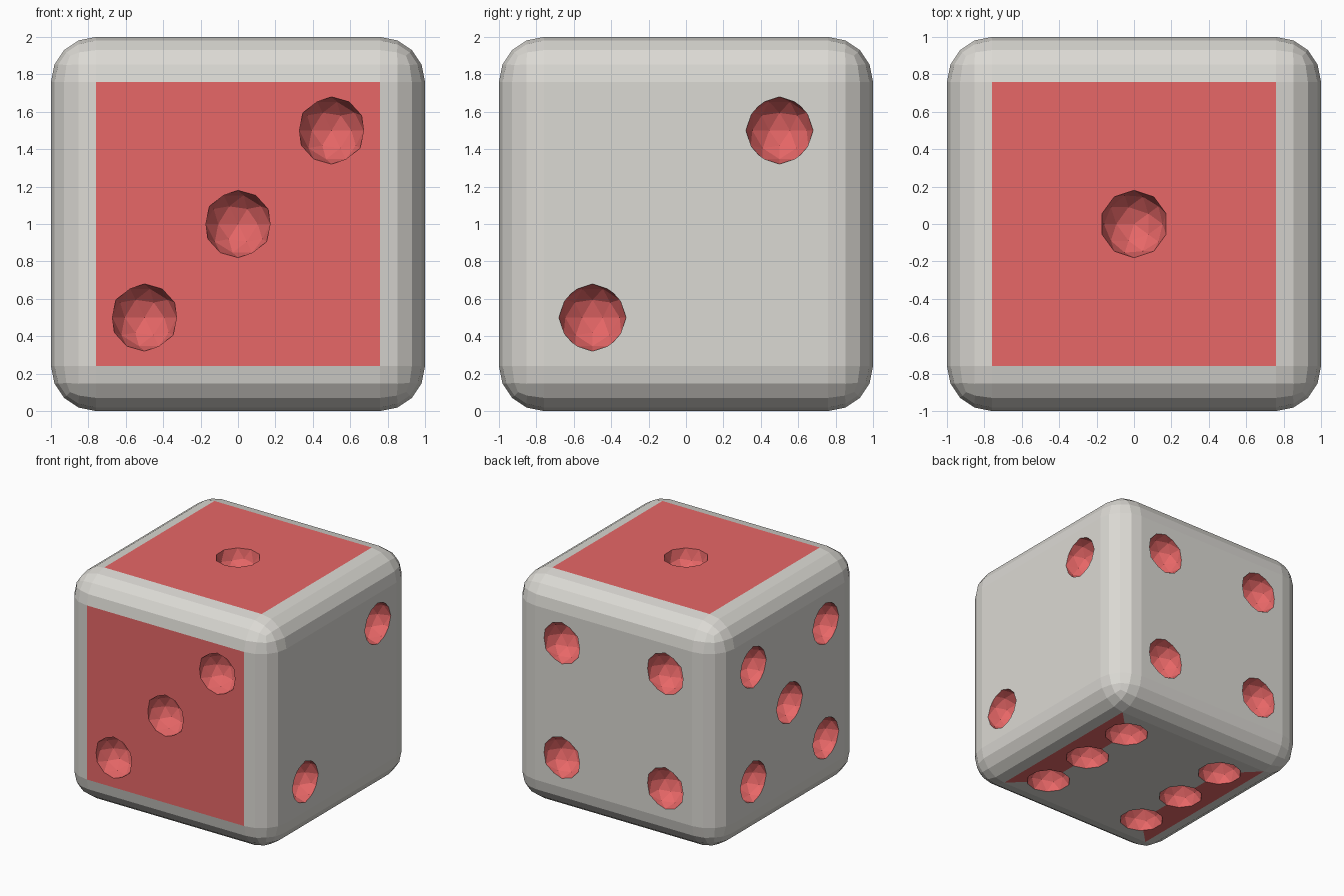
import bpy, bmesh
from mathutils import Matrix, Vector

BEVEL, PIP_R, GAP = 0.24, 0.18, 0.5
FLAT = 1 - BEVEL

cube = bpy.data.objects.get("Cube")
if cube:
    bpy.data.objects.remove(cube, do_unlink=True)


def make_material(name, rgb):
    mat = bpy.data.materials.new(name)
    mat.use_nodes = True
    mat.diffuse_color = (*rgb, 1)
    bsdf = next(n for n in mat.node_tree.nodes if n.type == 'BSDF_PRINCIPLED')
    bsdf.inputs["Base Color"].default_value = (*rgb, 1)
    return mat


materials = [make_material("warm_grey", (0.71, 0.695, 0.655)),
             make_material("red", (0.8, 0.136, 0.136))]


def make_object(name, bm):
    bmesh.ops.recalc_face_normals(bm, faces=bm.faces)
    mesh = bpy.data.meshes.new(name)
    bm.to_mesh(mesh)
    bm.free()
    for mat in materials:
        mesh.materials.append(mat)
    obj = bpy.data.objects.new(name, mesh)
    bpy.context.collection.objects.link(obj)
    return obj


# Rounded cube body with red front and top panels
bm = bmesh.new()
bmesh.ops.create_cube(bm, size=2, matrix=Matrix.Translation((0, 0, 1)))
bmesh.ops.bevel(bm, geom=bm.edges[:], offset=BEVEL, offset_type='OFFSET',
                segments=4, profile=0.5, affect='EDGES')
bm.normal_update()
for face in bm.faces:
    face.material_index = int(face.normal.y < -0.999 or face.normal.z > 0.999)

# Underside: grey middle with a red trapezoid along each side
bottom = min(bm.faces, key=lambda f: f.normal.z)
corner = {(v.co.x > 0, v.co.y > 0): v for v in bottom.verts}
bmesh.ops.delete(bm, geom=[bottom], context='FACES_ONLY')
inner = {(a, b): bm.verts.new((GAP * (2 * a - 1), GAP * (2 * b - 1), 0))
         for a in (False, True) for b in (False, True)}
middle = []
for side in (False, True):
    strip = [corner[side, side], inner[side, side],
             inner[side, not side], corner[side, not side]]
    bm.faces.new(strip).material_index = 1
    middle += strip
bm.faces.new(middle)
body = make_object("die_body", bm)

# Pip layouts as (u, v) steps on each face
two = [(-1, -1), (1, 1)]
four = two + [(-1, 1), (1, -1)]
layouts = [  # face direction, u axis, v axis, layout
    ((0, 0, 1), (1, 0, 0), (0, 1, 0), [(0, 0)]),
    ((1, 0, 0), (0, 1, 0), (0, 0, 1), two),
    ((0, -1, 0), (1, 0, 0), (0, 0, 1), two + [(0, 0)]),
    ((0, 1, 0), (1, 0, 0), (0, 0, 1), four),
    ((-1, 0, 0), (0, 1, 0), (0, 0, 1), four + [(0, 0)]),
    ((0, 0, -1), (1, 0, 0), (0, 1, 0), four + [(-1, 0), (1, 0)]),
]

# Faceted red hollows carved into every face
bm = bmesh.new()
for normal, u, v, spots in layouts:
    for a, b in spots:
        centre = (Vector((0, 0, 1)) + Vector(normal)
                  + GAP * (a * Vector(u) + b * Vector(v)))
        bmesh.ops.create_icosphere(bm, subdivisions=2, radius=PIP_R,
                                   matrix=Matrix.Translation(centre))
for face in bm.faces:
    face.material_index = 1
cutter = make_object("pip_cutter", bm)
cutter.hide_render = True

carve = body.modifiers.new("pips", 'BOOLEAN')
carve.operation = 'DIFFERENCE'
carve.solver = 'EXACT'
carve.object = cutter
bpy.context.view_layer.objects.active = body
body.select_set(True)
bpy.ops.object.modifier_apply(modifier=carve.name)
bpy.data.objects.remove(cutter, do_unlink=True)
